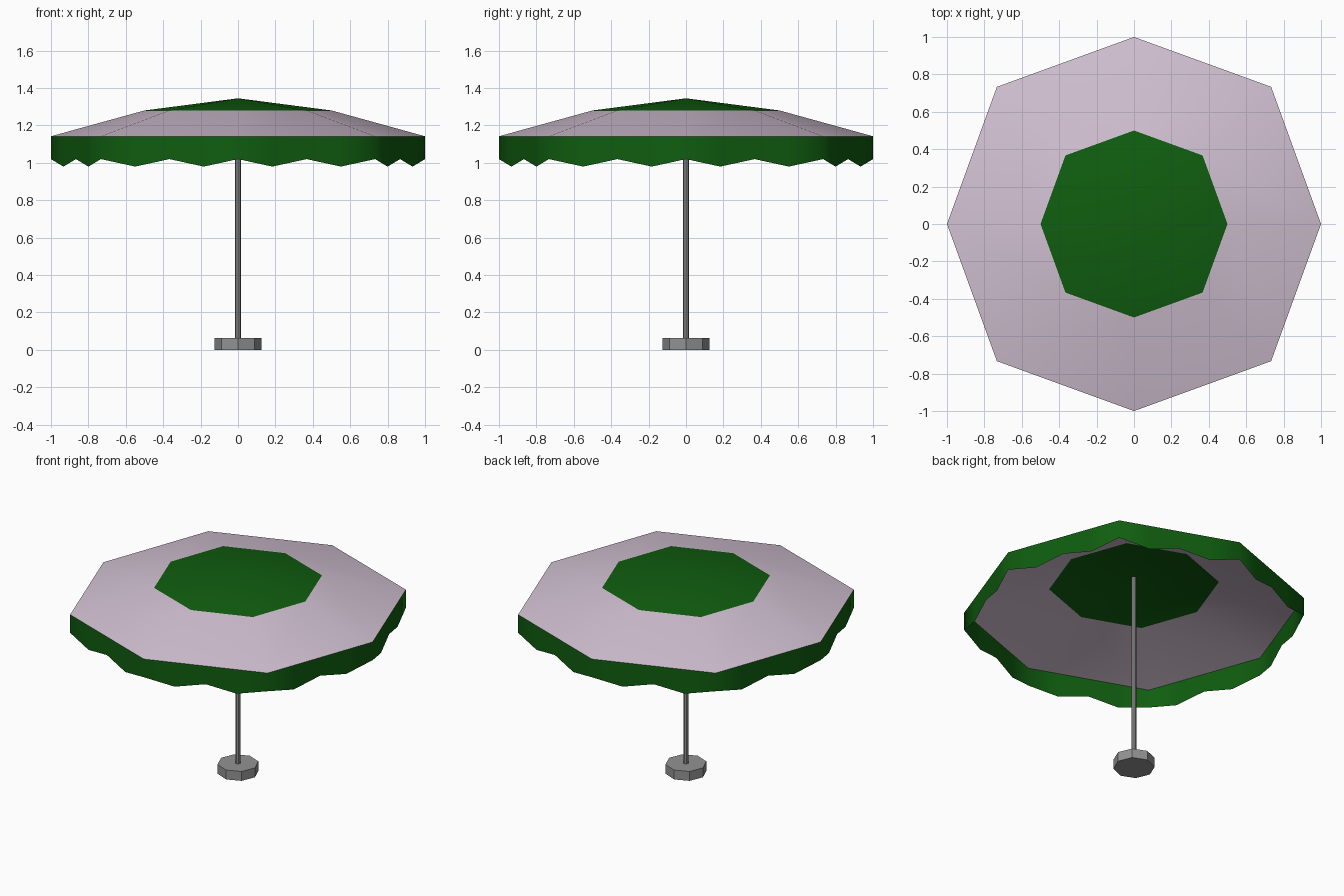
import bpy
import bmesh
from math import cos, sin, pi
from mathutils import Vector

if "Cube" in bpy.data.objects:
    bpy.data.objects.remove(bpy.data.objects["Cube"], do_unlink=True)

SIDES = 8
RIM_Z, BAND_Z, APEX_Z = 1.142, 1.28, 1.345
VALLEY_Z, TIP_Z = 1.02, 0.98


def material(name, rgb):
    mat = bpy.data.materials.new(name)
    mat.use_nodes = True
    mat.diffuse_color = (*rgb, 1)
    mat.node_tree.nodes["Principled BSDF"].inputs["Base Color"].default_value = (*rgb, 1)
    return mat


green = material("dark green", (0.005, 0.11, 0.005))
pink = material("pale pink", (0.64, 0.53, 0.64))
grey = material("grey", (0.29, 0.29, 0.29))


def make_object(name, bm, mats, smooth):
    mesh = bpy.data.meshes.new(name)
    for face in bm.faces:
        face.smooth = smooth
    bm.to_mesh(mesh)
    bm.free()
    for mat in mats:
        mesh.materials.append(mat)
    obj = bpy.data.objects.new(name, mesh)
    bpy.context.collection.objects.link(obj)
    return obj


def corner(i, z, scale=1.0):
    """Corner of the canopy outline; the diagonal ribs are slightly longer."""
    radius = scale * (1.037 if i % 2 else 1.0)
    angle = 2 * pi * i / SIDES
    return Vector((radius * cos(angle), radius * sin(angle), z))


# Canopy: green centre panels over a pink outer band
bm = bmesh.new()
rim = [bm.verts.new(corner(i, RIM_Z)) for i in range(SIDES)]
band = [bm.verts.new(corner(i, BAND_Z, 0.5)) for i in range(SIDES)]
apex = bm.verts.new((0, 0, APEX_Z))
for i in range(SIDES):
    j = (i + 1) % SIDES
    bm.faces.new((rim[i], rim[j], band[j], band[i])).material_index = 1
    bm.faces.new((band[i], band[j], apex)).material_index = 0
make_object("canopy", bm, [green, pink], True)

# Valance: hanging strip with two pointed scallops per side
bm = bmesh.new()
top, bottom = [], []
for i in range(SIDES):
    for k in range(4):
        p = corner(i, RIM_Z).lerp(corner(i + 1, RIM_Z), k / 4)
        top.append(bm.verts.new(p))
        bottom.append(bm.verts.new((p.x, p.y, TIP_Z if k % 2 else VALLEY_Z)))
for i in range(len(top)):
    j = (i + 1) % len(top)
    bm.faces.new((bottom[i], bottom[j], top[j], top[i]))
make_object("valance", bm, [green], True)


def prism(name, radius, z0, z1):
    bm = bmesh.new()
    bmesh.ops.create_cone(bm, cap_ends=True, segments=SIDES,
                          radius1=radius, radius2=radius, depth=z1 - z0)
    bmesh.ops.translate(bm, verts=bm.verts, vec=(0, 0, (z0 + z1) / 2))
    return make_object(name, bm, [grey], False)


# Pole and weighted foot
prism("pole", 0.016, 0.06, 1.335)
prism("base", 0.126, 0, 0.063)
